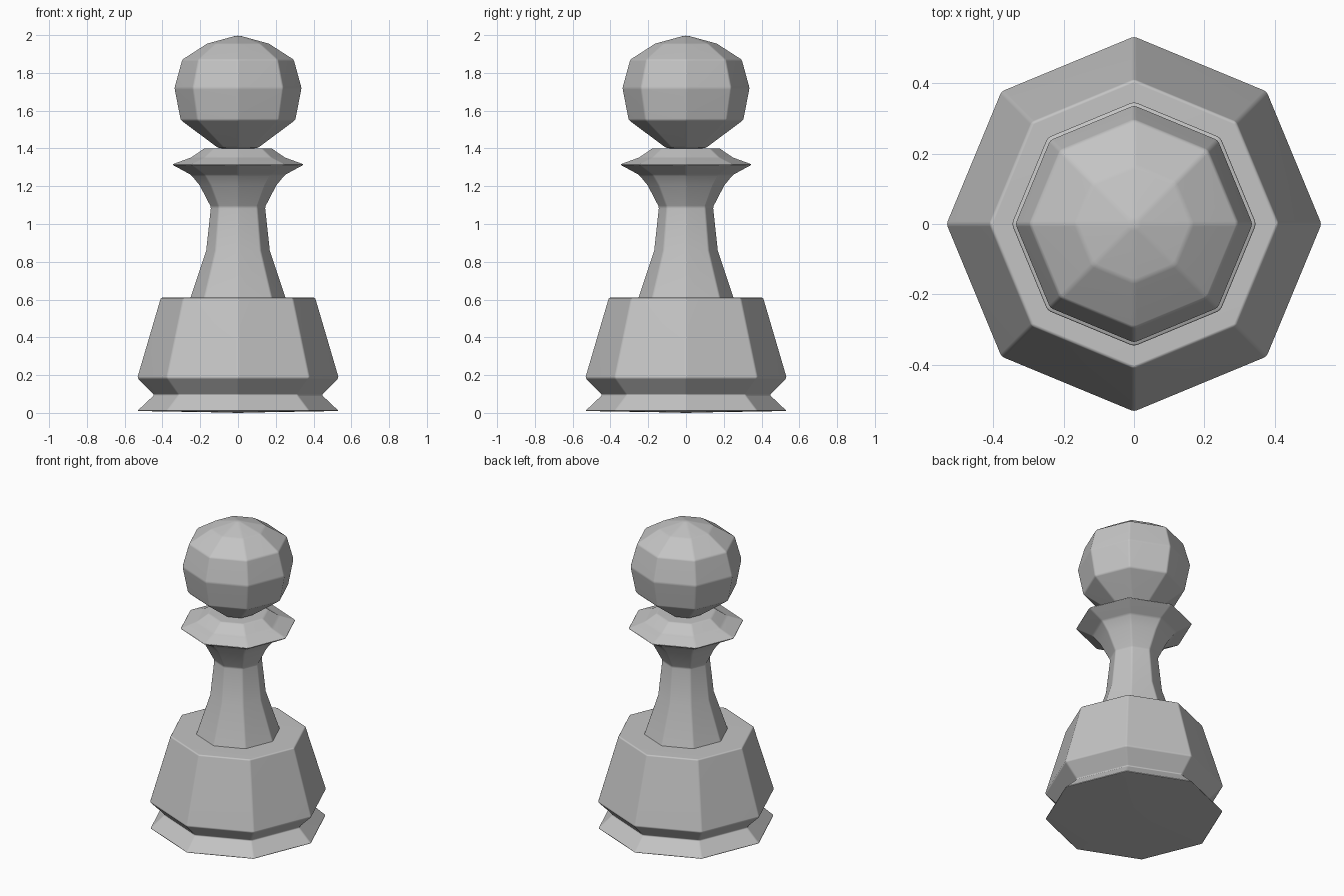
import bpy, bmesh, math

cube = bpy.data.objects.get("Cube")
if cube:
    bpy.data.objects.remove(cube, do_unlink=True)

SIDES = 8

grey = bpy.data.materials.new("light_grey")
grey.use_nodes = True
colour = (0.55, 0.55, 0.55, 1)
grey.diffuse_color = colour
bsdf = next(n for n in grey.node_tree.nodes if n.type == 'BSDF_PRINCIPLED')
bsdf.inputs["Base Color"].default_value = colour
bsdf.inputs["Roughness"].default_value = 0.7


def turned(name, profile):
    """Turn a (radius, height) profile, bottom to top, into an eight-sided part."""
    bm = bmesh.new()
    rings = []
    for r, z in profile:
        if r == 0:
            rings.append([bm.verts.new((0, 0, z))] * SIDES)
        else:
            angles = [2 * math.pi * i / SIDES for i in range(SIDES)]
            rings.append([bm.verts.new((r * math.cos(a), r * math.sin(a), z)) for a in angles])
    for low, high in zip(rings, rings[1:]):
        for i in range(SIDES):
            j = (i + 1) % SIDES
            corners = list(dict.fromkeys((low[i], low[j], high[j], high[i])))
            bm.faces.new(corners)
    bmesh.ops.recalc_face_normals(bm, faces=bm.faces)
    mesh = bpy.data.meshes.new(name)
    bm.to_mesh(mesh)
    bm.free()
    mesh.materials.append(grey)
    obj = bpy.data.objects.new(name, mesh)
    bpy.context.collection.objects.link(obj)

    # Soft narrow edges between flat facets
    bevel = obj.modifiers.new("soft_edges", 'BEVEL')
    bevel.width = 0.008
    bevel.segments = 2
    bevel.limit_method = 'ANGLE'
    bevel.angle_limit = math.radians(12)
    mesh.shade_smooth()
    normals = obj.modifiers.new("flat_facets", 'WEIGHTED_NORMAL')
    normals.keep_sharp = True
    return obj


# Flared foot and tapering base
turned("base", [(0, 0), (0.12, 0.003), (0.535, 0.01), (0.445, 0.095),
                (0.535, 0.185), (0.41, 0.61), (0, 0.61)])

# Slim column opening into the collar
turned("column_and_collar", [(0, 0.59), (0.26, 0.59), (0.17, 0.86), (0.145, 1.09),
                             (0.205, 1.205), (0.25, 1.26), (0.352, 1.315),
                             (0.25, 1.352), (0.18, 1.4), (0, 1.4)])

# Faceted ball head
turned("head", [(0, 1.385), (0.11, 1.405), (0.305, 1.55), (0.338, 1.72),
                (0.297, 1.87), (0.165, 1.955), (0, 2.0)])
